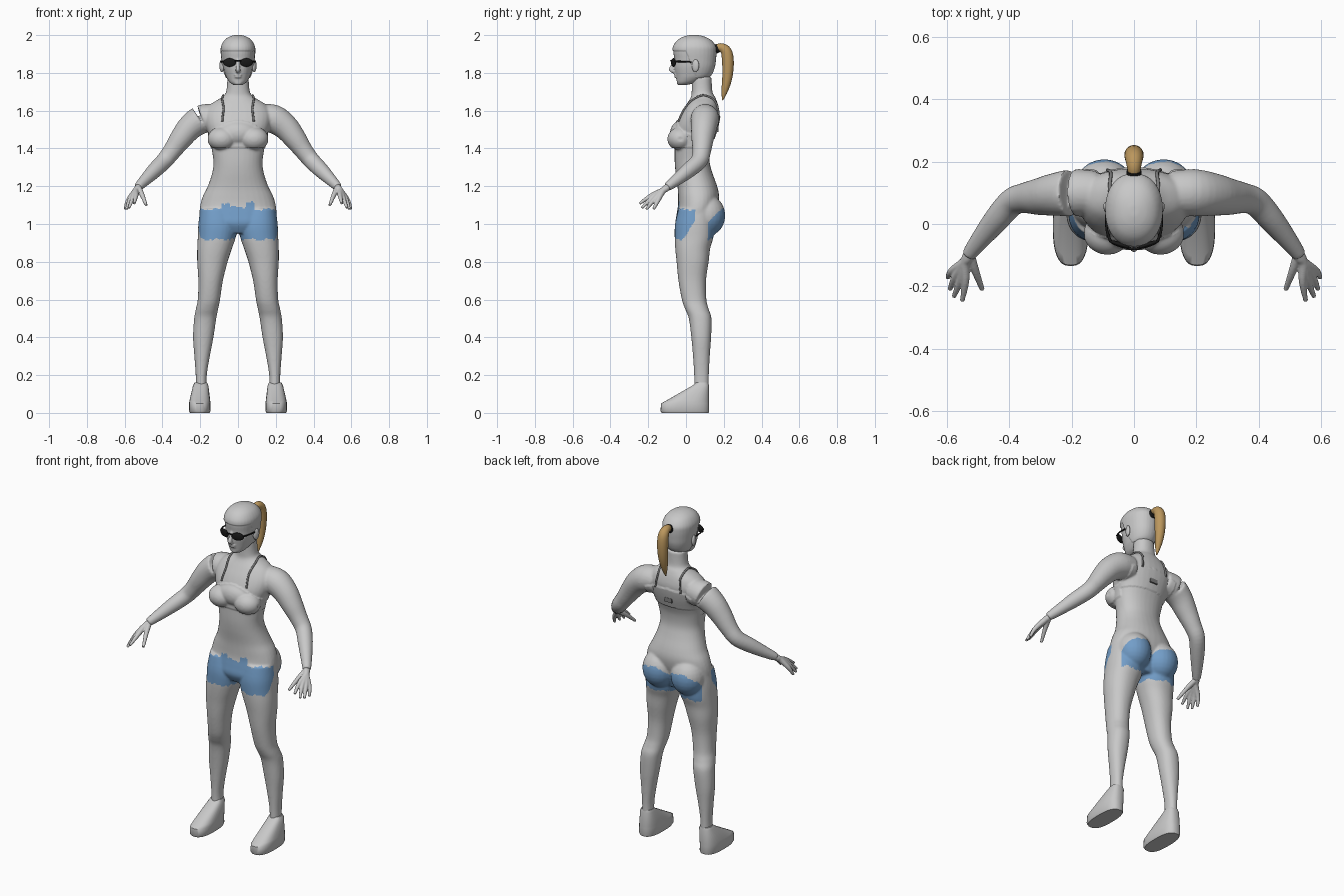
import bpy, bmesh, math
from mathutils import Vector, Matrix

cube = bpy.data.objects.get("Cube")
if cube:
    bpy.data.objects.remove(cube)


def material(name, rgb):
    m = bpy.data.materials.new(name)
    m.use_nodes = True
    m.diffuse_color = (*rgb, 1)
    m.node_tree.nodes["Principled BSDF"].inputs["Base Color"].default_value = (*rgb, 1)
    return m


GREY = material("light grey", (.58, .58, .58))
BLUE = material("shorts blue", (.17, .34, .58))
TAN = material("hair tan", (.5, .31, .11))
BLACK = material("black", (.01, .01, .01))
DARK = material("dark grey", (.2, .2, .2))


def resample(rows, steps):
    """Catmull-Rom interpolation of rows of any width."""
    out = []
    for i in range(len(rows) - 1):
        a, b, c, d = (rows[max(0, min(len(rows) - 1, i + k))] for k in (-1, 0, 1, 2))
        for s in range(steps):
            t = s / steps
            out.append([q + t * ((r - p) / 2 + t * (p - 2.5 * q + 2 * r - w / 2
                        + t * (1.5 * (q - r) + (w - p) / 2)))
                        for p, q, r, w in zip(a, b, c, d)])
    return out + [list(rows[-1])]


def skin(bm, rings):
    """Join rings of points with quads and cap both ends."""
    rings = [[bm.verts.new(p) for p in ring] for ring in rings]
    n = len(rings[0])
    for a, b in zip(rings, rings[1:]):
        for i in range(n):
            bm.faces.new((a[i], a[(i + 1) % n], b[(i + 1) % n], b[i]))
    bm.faces.new(rings[0])
    bm.faces.new(rings[-1])


def loft(bm, rows, side=1, power=2.2, steps=4, n=32):
    """Stack of rounded sections; each row is z, x low, x high, y front, y back."""
    rings = []
    for z, x0, x1, y0, y1 in resample(rows, steps):
        ring = []
        for i in range(n):
            c, s = math.cos(math.tau * i / n), math.sin(math.tau * i / n)
            c, s = (math.copysign(abs(v) ** (2 / power), v) for v in (c, s))
            ring.append((side * ((x0 + x1) / 2 + c * (x1 - x0) / 2),
                         (y0 + y1) / 2 + s * (y1 - y0) / 2, z))
        rings.append(ring)
    skin(bm, rings)


def tube(bm, rows, side=1, steps=4, n=16):
    """Round tube; each row is x, y, z, radius."""
    pts = resample(rows, steps)
    centres = [Vector((side * p[0], p[1], p[2])) for p in pts]
    rings = []
    for i, c in enumerate(centres):
        t = (centres[min(i + 1, len(pts) - 1)] - centres[max(i - 1, 0)]).normalized()
        u = t.cross(Vector((0, 0, 1)) if abs(t.x) > .9 else Vector((1, 0, 0))).normalized()
        v = t.cross(u)
        rings.append([c + pts[i][3] * (u * math.cos(math.tau * k / n) + v * math.sin(math.tau * k / n))
                      for k in range(n)])
    skin(bm, rings)


def blob(bm, centre, radii, turn=0):
    m = Matrix.Translation(centre) @ Matrix.Rotation(turn, 4, 'Z') @ Matrix.Diagonal((*radii, 1))
    bmesh.ops.create_uvsphere(bm, u_segments=24, v_segments=14, radius=1, matrix=m)


def finish(name, bm, *mats, voxel=0, passes=6):
    """Make an object; with a voxel size its parts are fused into one skin."""
    bmesh.ops.recalc_face_normals(bm, faces=bm.faces)
    mesh = bpy.data.meshes.new(name)
    bm.to_mesh(mesh)
    bm.free()
    ob = bpy.data.objects.new(name, mesh)
    bpy.context.collection.objects.link(ob)
    if voxel:
        mod = ob.modifiers.new("fuse", 'REMESH')
        mod.mode, mod.voxel_size = 'VOXEL', voxel
        mod = ob.modifiers.new("soften", 'SMOOTH')
        mod.factor, mod.iterations = .5, passes
        bpy.context.view_layer.update()
        fused = bpy.data.meshes.new_from_object(ob.evaluated_get(bpy.context.evaluated_depsgraph_get()))
        ob.modifiers.clear()
        ob.data = fused
    ob.data.materials.clear()
    for m in mats:
        ob.data.materials.append(m)
    bpy.ops.object.select_all(action='DESELECT')
    ob.select_set(True)
    bpy.context.view_layer.objects.active = ob
    bpy.ops.object.shade_smooth_by_angle(angle=math.radians(50))
    return ob


def raise_where(ob, rule, amount):
    """Lift the skin along its normals where the rule holds."""
    moves = [(v, v.normal.copy()) for v in ob.data.vertices if rule(*v.co)]
    for v, normal in moves:
        v.co += normal * amount
    ob.data.update()


# Body: torso, neck, legs and arms fused together
bm = bmesh.new()
torso = [(.95, .10, -.03, .12), (1.0, .185, -.055, .14), (1.05, .203, -.05, .155),
         (1.1, .2, -.042, .17), (1.15, .185, -.042, .175), (1.2, .16, -.045, .165),
         (1.27, .137, -.055, .14), (1.33, .13, -.06, .125), (1.4, .14, -.06, .13),
         (1.46, .15, -.06, .15), (1.52, .17, -.055, .168), (1.58, .178, -.03, .178),
         (1.63, .15, 0, .17), (1.67, .088, .025, .155), (1.7, .063, .03, .14), (1.78, .056, .03, .135)]
loft(bm, [(z, -x, x, f, b) for z, x, f, b in torso])
leg = [(1.08, .02, .2, -.04, .15), (1.0, .003, .21, -.058, .15), (.93, .012, .213, -.06, .145),
       (.87, .032, .216, -.057, .128), (.8, .055, .216, -.05, .12), (.7, .08, .21, -.04, .106),
       (.6, .095, .213, -.022, .108), (.55, .105, .223, -.005, .12), (.5, .115, .232, .015, .135),
       (.4, .13, .238, .028, .133), (.3, .149, .231, .037, .126), (.2, .165, .224, .043, .121),
       (.12, .165, .224, .043, .121)]
arm = [(.12, .1, 1.565, .07), (.19, .1, 1.555, .076), (.25, .095, 1.515, .069), (.3, .088, 1.455, .06),
       (.35, .083, 1.385, .049), (.39, .07, 1.335, .045), (.44, .015, 1.285, .041),
       (.5, -.06, 1.225, .03), (.53, -.1, 1.195, .023)]
for s in (1, -1):
    loft(bm, leg, s)
    tube(bm, arm, s, n=24)
    blob(bm, (s * .095, .11, 1.045), (.098, .098, .11))
    blob(bm, (s * .085, -.03, 1.45), (.072, .064, .058))
blob(bm, (0, -.03, 1.48), (.1, .05, .06))
body = finish("body", bm, GREY, BLUE, voxel=.0065)


# Chest band, raised from the skin
def in_band(x, y, z):
    if abs(x) > .155:
        return False
    if y < .06:
        return 1.405 < z < 1.548 - 3 * x * x
    return 1.45 < z < 1.57 - x * x


raise_where(body, in_band, .005)


# Blue shorts with ragged edges, open over each hip
def in_shorts(x, y, z):
    z += .005 * math.sin(70 * x) + .003 * math.sin(190 * x + 90 * y)
    if not .918 < z < 1.115 or abs(x) > .25:
        return False
    if abs(x) < .06 and z < 1.0:
        return True
    if y < .05:
        top = 1.078 if abs(x) > .085 else 1.112 if abs(x) > .04 else 1.09
        return .918 + 1.5 * max(0, y + .02) < z < top
    return y > .115 and z < min(1.095, 1.01 + .9 * (y - .115))


for f in body.data.polygons:
    f.material_index = int(in_shorts(*f.center))

# Shoulder straps that follow the skin, and a back clasp
bm = bmesh.new()
strap = [(.09, -.06, 1.55), (.08, -.02, 1.62), (.088, .04, 1.67), (.085, .1, 1.69),
         (.075, .165, 1.64), (.088, .18, 1.56)]
for s in (1, -1):
    path = []
    for x, y, z in resample(strap, 5):
        hit, where, normal, _ = body.closest_point_on_mesh(Vector((s * x, y, z)))
        path.append((*(where + normal * .003), .0055))
    tube(bm, path, steps=1, n=8)
finish("shoulder_straps", bm, DARK)

bm = bmesh.new()
hit, where, normal, _ = body.closest_point_on_mesh(Vector((0, .2, 1.49)))
bmesh.ops.create_cube(bm, size=1, matrix=Matrix.Translation(where) @ Matrix.Diagonal((.05, .009, .025, 1)))
finish("back_clasp", bm, DARK)

# Hands: fingers spread from the wrist and fuse into a palm
knuckles = [(.54, -.185, 1.15), (.556, -.18, 1.14), (.572, -.168, 1.13), (.583, -.15, 1.122)]
tips = [(.55, -.246, 1.108), (.577, -.233, 1.085), (.59, -.21, 1.078), (.597, -.172, 1.078)]
for s, name in ((1, "left_hand"), (-1, "right_hand")):
    bm = bmesh.new()
    for k, t in zip(knuckles, tips):
        tube(bm, [(.515, -.08, 1.208, .017), (.54, -.12, 1.178, .017), (*k, .0125), (*t, .0075)], s, n=12)
    tube(bm, [(.525, -.1, 1.19, .016), (.508, -.15, 1.155, .013), (.486, -.21, 1.1, .008)], s, n=12)
    finish(name, bm, GREY, voxel=.0035, passes=4)

# Feet
foot = [(0, .15, .255, -.128, .12), (.01, .145, .26, -.135, .123), (.05, .146, .259, -.132, .123),
        (.065, .147, .257, -.105, .123), (.145, .157, .238, .035, .122), (.16, .163, .23, .05, .118)]
for s, name in ((1, "left_foot"), (-1, "right_foot")):
    bm = bmesh.new()
    loft(bm, foot, s, power=2.6, steps=1)
    finish(name, bm, GREY)

# Head with nose, lips and a raised hair cap
bm = bmesh.new()
skull = [(1.735, .022, -.036, 0), (1.748, .042, -.047, .05), (1.77, .058, -.051, .1),
         (1.79, .067, -.055, .13), (1.83, .078, -.062, .148), (1.87, .083, -.062, .154),
         (1.91, .087, -.067, .157), (1.94, .085, -.064, .154), (1.97, .068, -.042, .13),
         (1.988, .042, -.01, .095), (1.996, .014, .025, .06)]
loft(bm, [(z, -x, x, f, b) for z, x, f, b in skull])
tube(bm, [(0, -.058, 1.87, .008), (0, -.07, 1.84, .009), (0, -.078, 1.818, .013), (0, -.06, 1.808, .012)])
blob(bm, (0, -.052, 1.79), (.022, .012, .006))
blob(bm, (0, -.05, 1.778), (.02, .012, .006))
blob(bm, (0, -.036, 1.748), (.022, .013, .013))
head = finish("head", bm, GREY, voxel=.0045, passes=4)


def in_hair(x, y, z):
    return z > (1.915 if y < 0 else 1.915 - 2.4 * y if y < .055 else 1.775)


raise_where(head, in_hair, .005)

# Ears
bm = bmesh.new()
for s in (1, -1):
    blob(bm, (s * .086, .05, 1.838), (.011, .02, .034), s * -.35)
finish("ears", bm, GREY)

# Sunglasses
bm = bmesh.new()
for s in (1, -1):
    blob(bm, (s * .045, -.066, 1.855), (.036, .008, .023), s * .32)
    tube(bm, [(.074, -.058, 1.86, .005), (.087, -.02, 1.86, .004), (.089, .03, 1.857, .004)], s, n=8)
tube(bm, [(-.02, -.076, 1.862, .004), (0, -.08, 1.865, .004), (.02, -.076, 1.862, .004)], n=8)
finish("sunglasses", bm, BLACK)

# Ponytail and its band
bm = bmesh.new()
tube(bm, [(0, .145, 1.92, .016), (0, .18, 1.935, .022), (0, .212, 1.915, .029), (0, .222, 1.86, .031),
          (0, .219, 1.78, .027), (0, .206, 1.71, .018), (0, .193, 1.655, .003)], n=20)
finish("ponytail", bm, TAN)
bm = bmesh.new()
tube(bm, [(0, .152, 1.924, .024), (0, .17, 1.932, .024)], n=20)
finish("hair_band", bm, BLACK)
